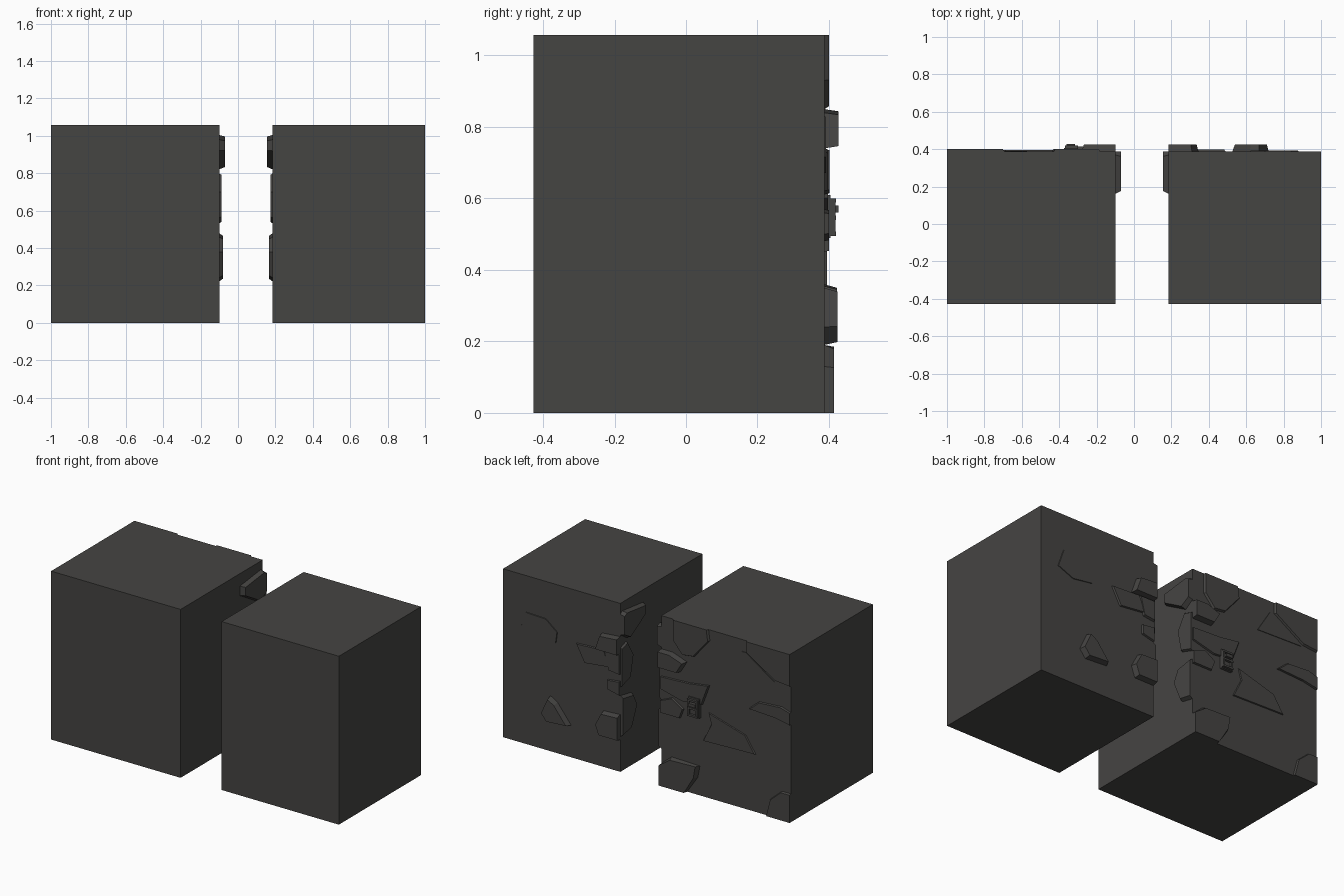
import bpy, bmesh
from mathutils import Vector

if "Cube" in bpy.data.objects:
    bpy.data.objects.remove(bpy.data.objects["Cube"])

BACK, FRONT, TOP = 0.388, -0.427, 1.058
IN_L, IN_R = -0.10, 0.185          # inner faces of the two blocks

mat = bpy.data.materials.new("dark_stone")
mat.diffuse_color = (0.06, 0.058, 0.055, 1)
mat.use_nodes = True
mat.node_tree.nodes["Principled BSDF"].inputs["Base Color"].default_value = mat.diffuse_color


def finish(name, bm):
    bmesh.ops.recalc_face_normals(bm, faces=bm.faces)
    me = bpy.data.meshes.new(name)
    bm.to_mesh(me)
    bm.free()
    me.materials.append(mat)
    ob = bpy.data.objects.new(name, me)
    bpy.context.collection.objects.link(ob)


def box(name, x0, x1, y0, y1, z0, z1):
    bm = bmesh.new()
    bmesh.ops.create_cube(bm, size=1)
    for v in bm.verts:
        v.co = Vector((x1 if v.co.x > 0 else x0, y1 if v.co.y > 0 else y0, z1 if v.co.z > 0 else z0))
    finish(name, bm)


def chip(name, pts, depth, place):
    """Raised stone chip with sloped sides; points on a block edge stay on it."""
    edges = (-1, 1, IN_L, IN_R, BACK, 0, TOP)
    n = len(pts)
    c = [sum(p[i] for p in pts) / n for i in (0, 1)]

    def inset(p):
        return [v if v in edges else v + (c[i] - v) * min(0.12, depth * 6)
                for i, v in enumerate(p)]
    bm = bmesh.new()
    lo = [bm.verts.new(place(p[0], p[1], -0.002)) for p in pts]
    hi = [bm.verts.new(place(*inset(p), depth)) for p in pts]
    bm.faces.new(lo[::-1])
    bm.faces.new(hi)
    for i in range(n):
        j = (i + 1) % n
        bm.faces.new((lo[i], lo[j], hi[j], hi[i]))
    finish(name, bm)


def on_back(a, b, d):
    return (a, BACK + d, b)


# Two main blocks
box("left_block", -1, IN_L, FRONT, BACK, 0, TOP)
box("right_block", IN_R, 1, FRONT, BACK, 0, TOP)

# Chips on the back of the left block
left = [
    (.012, [(-.18, TOP), (-.43, TOP), (-.44, .99), (-.33, .86), (-.25, .85), (-.18, .93)]),
    (.012, [(-.69, TOP), (-.69, .99), (-.90, .86), (-1, .85), (-1, TOP)]),
    (.003, [(-.57, .84), (-.66, .985), (-.69, .985), (-.89, .85)]),
    (.038, [(IN_L, .85), (-.18, .85), (-.28, .815), (-.235, .74), (IN_L, .74)]),
    (.010, [(IN_L, .68), (-.30, .69), (-.44, .71), (-.39, .575), (-.25, .56), (IN_L, .60)]),
    (.007, [(-.43, .54), (-.69, .465), (-.76, .36), (-.39, .35), (-.45, .47)]),
    (.012, [(IN_L, .53), (-.18, .565), (-.26, .515), (-.235, .45), (IN_L, .45)]),
    (.012, [(-.71, .64), (-.78, .70), (-.94, .71), (-1, .69), (-1, .61), (-.90, .63)]),
    (.026, [(IN_L, 0), (IN_L, .13), (-.17, .19), (-.37, .185), (-.355, .11), (-.28, 0)]),
    (.012, [(-.83, 0), (-.86, .11), (-.94, .18), (-1, .18), (-1, 0)]),
]
# Chips on the back of the right block
right = [
    (.004, [(.88, .715), (.84, .83), (.70, .825), (.62, .76), (.63, .69), (.77, .67)]),
    (.036, [(.72, .24), (.67, .35), (.62, .32), (.525, .20), (.68, .19)]),
    (.038, [(IN_R, .85), (.31, .84), (.345, .74), (IN_R, .74)]),
    (.010, [(.49, .73), (.29, .74), (.25, .64), (.43, .62)]),
    (.014, [(IN_R, .74), (.29, .74), (.26, .62), (IN_R, .61)]),
    (.012, [(IN_R, .57), (.27, .56), (.27, .50), (IN_R, .48)]),
    (.034, [(IN_R, .36), (.30, .355), (.345, .27), (.32, .20), (IN_R, .20)]),
]
for tag, chips in (("left", left), ("right", right)):
    for i, (d, pts) in enumerate(chips):
        chip(f"{tag}_back_chip_{i}", pts, d, on_back)

# Chips on the facing inner sides, mirrored between the blocks
side = [
    (.030, [(BACK, .86), (.33, .82), (.16, .92), (.16, .98), (.37, 1.005), (BACK, .99)]),
    (.012, [(BACK, .53), (.30, .56), (.27, .70), (.33, .80), (BACK, .78)]),
    (.020, [(BACK, .22), (.30, .24), (.24, .38), (.28, .46), (BACK, .48)]),
]
for i, (d, pts) in enumerate(side):
    chip(f"left_inner_chip_{i}", pts, d, lambda a, b, h: (IN_L + h, a, b))
    chip(f"right_inner_chip_{i}", pts, d, lambda a, b, h: (IN_R - h, a, b))

# Small latch: base plate, rectangular loop and pins
box("latch_plate", -.375, -.30, BACK, .405, .49, .61)
for x in (-.37, -.312):
    box("latch_rail", x, x + .012, .40, .418, .495, .60)
for z in (.495, .54, .588):
    box("latch_bar", -.37, -.30, .40, .42, z, z + .012)
box("latch_pin", -.36, -.315, .40, .427, .56, .58)
